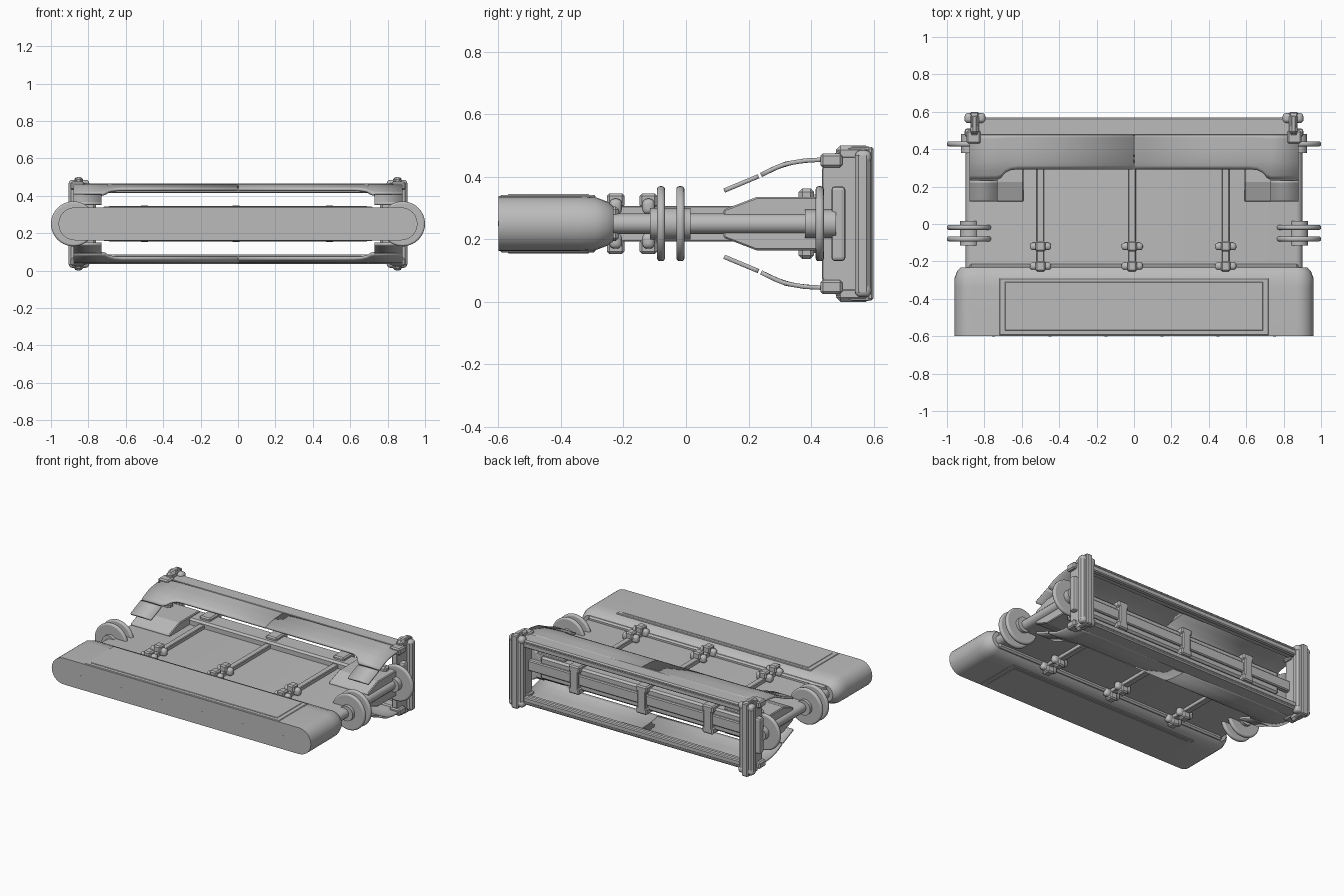
import bpy, bmesh, math
from mathutils import Vector

cube = bpy.data.objects.get("Cube")
if cube:
    bpy.data.objects.remove(cube, do_unlink=True)

grey = bpy.data.materials.new("plain grey")
grey.use_nodes = True
grey.diffuse_color = (0.5, 0.5, 0.5, 1)
grey.node_tree.nodes["Principled BSDF"].inputs["Base Color"].default_value = (0.5, 0.5, 0.5, 1)
MID = 0.25  # height of the horizontal symmetry plane


def finish(name, bm, bevel=0, segments=1, smooth=False):
    bmesh.ops.recalc_face_normals(bm, faces=bm.faces)
    mesh = bpy.data.meshes.new(name)
    bm.to_mesh(mesh)
    bm.free()
    obj = bpy.data.objects.new(name, mesh)
    bpy.context.collection.objects.link(obj)
    mesh.materials.append(grey)
    if bevel:
        mod = obj.modifiers.new("edge bevel", "BEVEL")
        mod.width, mod.segments = bevel, segments
        mod.limit_method, mod.angle_limit = "ANGLE", math.radians(40)
    if smooth:
        bpy.ops.object.select_all(action="DESELECT")
        obj.select_set(True)
        bpy.context.view_layer.objects.active = obj
        bpy.ops.object.shade_smooth_by_angle(angle=math.radians(35))
    return obj


def loft(name, rings, **kw):
    """Skin a list of equally long rings and cap both ends."""
    bm = bmesh.new()
    rows = [[bm.verts.new(p) for p in ring] for ring in rings]
    n = len(rows[0])
    for a, b in zip(rows, rows[1:]):
        for i in range(n):
            bm.faces.new((a[i], a[(i + 1) % n], b[(i + 1) % n], b[i]))
    bm.faces.new(rows[0])
    bm.faces.new(rows[-1])
    return finish(name, bm, **kw)


def box(name, x, y, z, **kw):
    ring = [(x[0], y[0]), (x[1], y[0]), (x[1], y[1]), (x[0], y[1])]
    return loft(name, [[(a, b, h) for a, b in ring] for h in z], **kw)


def side_prism(name, profile, x, **kw):
    """Extrude a (y, z) outline along x."""
    return loft(name, [[(a, y, z) for y, z in profile] for a in x], **kw)


def stadium(y, half_w, half_h, steps=12):
    """Rounded-end outline in the x-z plane."""
    pts = []
    for side in (0, 1):
        cx = (half_w - half_h) * (1 - 2 * side)
        for i in range(steps + 1):
            a = math.pi * (i / steps - 0.5 + side)
            pts.append((cx + half_h * math.cos(a), y, MID + half_h * math.sin(a)))
    return pts


def disc(name, x, y, radius, width, **kw):
    rings = [[(x + radius * math.cos(a), b, MID + radius * math.sin(a))
              for a in (math.tau * i / 40 for i in range(40))]
             for b in (y - width / 2, y + width / 2)]
    return loft(name, rings, smooth=True, **kw)


def span(c, half):
    return (c - half, c + half)


def mirrored(s, a, b):
    return tuple(sorted((s * a, s * b)))


def level(sz, a, b):
    return tuple(sorted((MID + sz * a, MID + sz * b)))


# Front bumper with a tapered rear
loft("front_bumper", [stadium(-0.60, 0.96, 0.088), stadium(-0.34, 0.96, 0.088),
                      stadium(-0.29, 0.96, 0.085), stadium(-0.25, 0.945, 0.07),
                      stadium(-0.232, 0.925, 0.055)], smooth=True)
for sz in (-1, 1):
    box("bumper_panel", (-0.72, 0.72), (-0.595, -0.29), level(sz, 0.08, 0.0915),
        bevel=0.004)
    box("bumper_inner_panel", (-0.69, 0.69), (-0.57, -0.31), level(sz, 0.09, 0.095),
        bevel=0.004)
for x in (-0.75, -0.45, -0.15, 0.15, 0.45, 0.75):
    disc("bumper_rivet", x, -0.599, 0.008, 0.006)

# Flat deck with rounded edges and raised ribs
loft("deck", [stadium(-0.24, 0.90, 0.033, 6), stadium(0.47, 0.90, 0.033, 6)], smooth=True)
box("deck_front_rail", (-0.88, 0.88), (-0.25, -0.215), span(MID, 0.055), bevel=0.01)
for x in (-0.5, -0.01, 0.49):
    box("deck_rib", span(x, 0.02), (-0.25, 0.36), span(MID, 0.057), bevel=0.004)
    for sz in (-1, 1):
        for y in (-0.225, -0.12):
            box("clip_arm", span(x, 0.057), span(y, 0.02), level(sz, 0.03, 0.08),
                bevel=0.016, segments=3, smooth=True)
            box("clip_head", span(x, 0.026), span(y, 0.028), level(sz, 0.05, 0.097),
                bevel=0.008)
        # Clips that hold the rear beam
        box("rear_clip_jaw", span(x, 0.04), (0.36, 0.49), level(sz, 0.05, 0.094),
            bevel=0.008)
    box("rear_clip_plate", span(x, 0.03), (0.45, 0.49), span(MID, 0.085), bevel=0.006)

# Rear beam
box("rear_beam", (-0.76, 0.76), (0.33, 0.46), span(MID, 0.075), bevel=0.012)
box("rear_beam_tongue", (-0.85, 0.85), (0.44, 0.475), span(MID, 0.035), bevel=0.006)

# Curved shield outline from back to front, as (y, z above the middle)
curve = [(0.48, 0.207), (0.38, 0.202), (0.32, 0.192), (0.28, 0.176), (0.235, 0.153),
         (0.12, 0.105)]


def shield_height(y):
    for (y0, z0), (y1, z1) in zip(curve, curve[1:]):
        if y >= y1:
            return z0 + (z1 - z0) * (y0 - y) / (y0 - y1)
    return curve[-1][1]


def shield(name, columns, y_back, sz):
    """Thin curved sheet; columns are (x, front y)."""
    bm = bmesh.new()
    rows = []
    for x, y_front in columns:
        ys = [y_back + (y_front - y_back) * i / 10 for i in range(11)]
        rows.append([bm.verts.new((x, y, MID + sz * shield_height(y))) for y in ys])
    for a, b in zip(rows, rows[1:]):
        for i in range(10):
            bm.faces.new((a[i], a[i + 1], b[i + 1], b[i]))
    obj = finish(name, bm, smooth=True)
    mod = obj.modifiers.new("thickness", "SOLIDIFY")
    mod.thickness, mod.offset = 0.014, 0


for sz in (-1, 1):
    # Rails running between the end posts
    box("shield_rail", (-0.87, 0.87), (0.47, 0.57), level(sz, 0.192, 0.216), bevel=0.008)
    box("shield_rail_lip", (-0.85, 0.85), (0.535, 0.57), level(sz, 0.165, 0.2), bevel=0.006)
    for s in (-1, 1):
        shield("shield", [(s * x, y) for x, y in (
            (0.002, 0.295), (0.62, 0.295), (0.66, 0.29), (0.69, 0.275), (0.71, 0.25),
            (0.73, 0.24), (0.88, 0.24))], 0.48, sz)
        shield("shield_flap", [(s * 0.73, 0.122), (s * 0.88, 0.122)], 0.232, sz)
        box("shield_bracket", mirrored(s, 0.82, 0.895), (0.43, 0.50),
            level(sz, 0.18, 0.225), bevel=0.008)
        box("post_cap", mirrored(s, 0.83, 0.875), (0.48, 0.59), level(sz, 0.20, 0.25),
            bevel=0.014)
        box("post_clamp", mirrored(s, 0.795, 0.905), span(0.567, 0.026),
            level(sz, 0.19, 0.235), bevel=0.018, segments=3, smooth=True)

for s in (-1, 1):
    # Corner blocks rising from the deck under the shields
    block = [(0.12, 0.045), (0.225, 0.085), (0.44, 0.085)]
    outline = [(y, MID + h) for y, h in block] + [(y, MID - h) for y, h in reversed(block)]
    side_prism("corner_block", outline, mirrored(s, 0.59, 0.88), bevel=0.005)
    box("block_bracket", mirrored(s, 0.76, 0.84), (0.36, 0.41), span(MID, 0.113), bevel=0.012)

    # Paired guide wheels and a rear wheel
    for y in (-0.08, -0.018, 0.428):
        disc("guide_wheel", s * 0.88, y, 0.12, 0.026, bevel=0.01, segments=3)
    disc("wheel_hub", s * 0.88, -0.05, 0.05, 0.13)
    disc("rear_wheel_hub", s * 0.88, 0.43, 0.045, 0.1)

    # End posts
    web = [(0.435, 0.175), (0.45, 0.205), (0.49, 0.235), (0.53, 0.248), (0.585, 0.248),
           (0.597, 0.235)]
    outline = [(y, MID + h) for y, h in web] + [(y, MID - h) for y, h in reversed(web)]
    side_prism("post_web", outline, mirrored(s, 0.835, 0.872), bevel=0.004)
    box("end_post", mirrored(s, 0.80, 0.905), (0.54, 0.59), span(MID, 0.23), bevel=0.012)
    box("post_back_strip", mirrored(s, 0.83, 0.875), (0.58, 0.60), span(MID, 0.245),
        bevel=0.006)
    box("post_side_bar", mirrored(s, 0.86, 0.905), (0.465, 0.51), span(MID, 0.12),
        bevel=0.012, segments=2)
